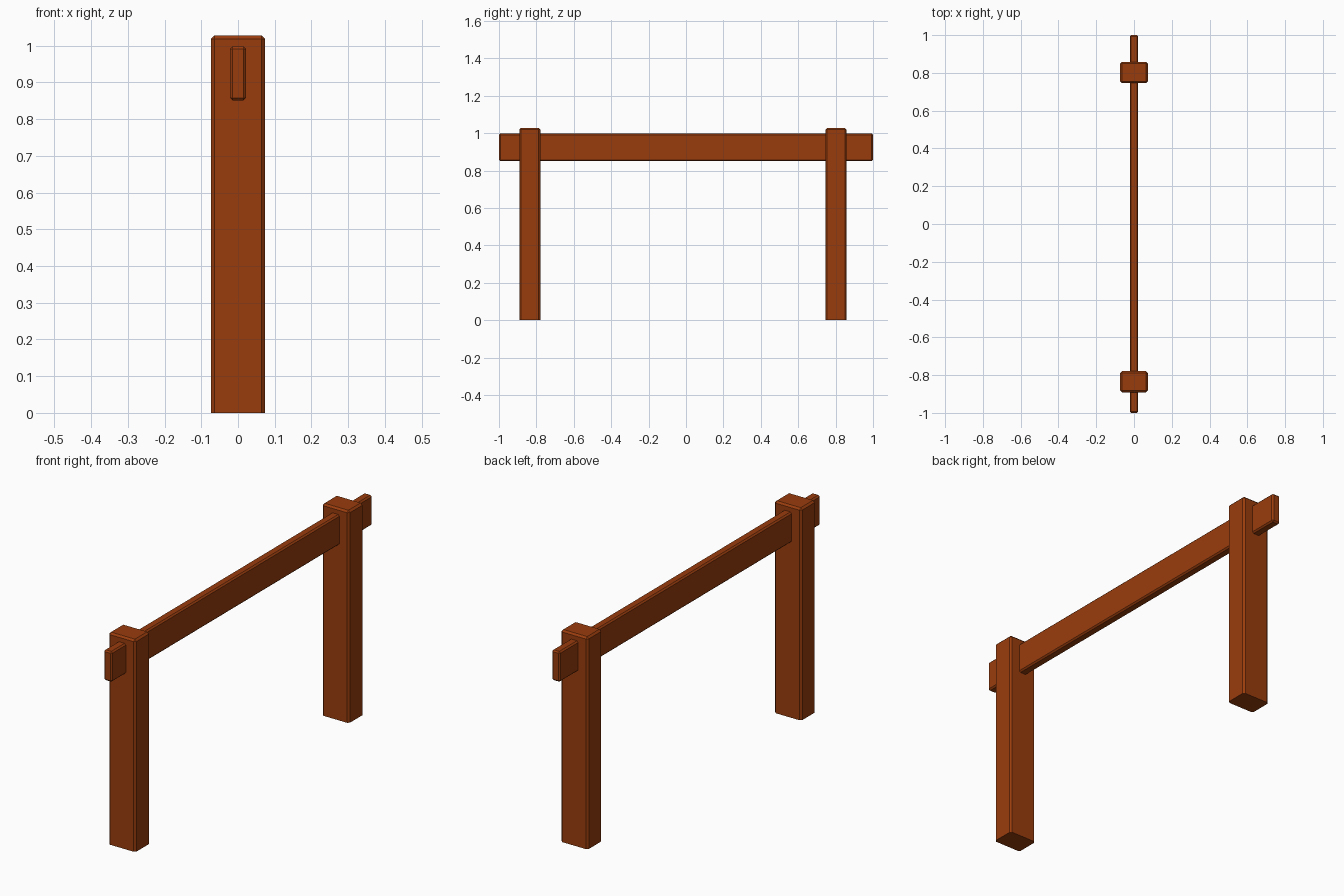
import bpy, bmesh

if "Cube" in bpy.data.objects:
    bpy.data.objects.remove(bpy.data.objects["Cube"])

wood = bpy.data.materials.new("brown_wood")
wood.diffuse_color = (0.32, 0.046, 0.004, 1)
wood.use_nodes = True
wood.node_tree.nodes["Principled BSDF"].inputs["Base Color"].default_value = wood.diffuse_color


def timber(name, lo, hi, chamfer, flat_base=False):
    """Box between two corners with chamfered edges; the base can stay sharp."""
    bm = bmesh.new()
    bmesh.ops.create_cube(bm, size=1)
    for v in bm.verts:
        v.co = [lo[i] if v.co[i] < 0 else hi[i] for i in range(3)]
    edges = [e for e in bm.edges
             if not (flat_base and all(v.co.z < lo[2] + 1e-4 for v in e.verts))]
    bmesh.ops.bevel(bm, geom=edges, offset=chamfer, segments=1,
                    affect='EDGES', profile=0.5)
    mesh = bpy.data.meshes.new(name)
    bm.to_mesh(mesh)
    bm.free()
    mesh.materials.append(wood)
    obj = bpy.data.objects.new(name, mesh)
    bpy.context.collection.objects.link(obj)
    return obj


# Two upright posts
for name, y in (("front_post", -0.835), ("back_post", 0.802)):
    timber(name, (-0.073, y - 0.056, 0), (0.073, y + 0.056, 1.028), 0.009, True)

# Horizontal rail running through both posts
timber("rail", (-0.022, -1, 0.851), (0.022, 1, 0.998), 0.007)
